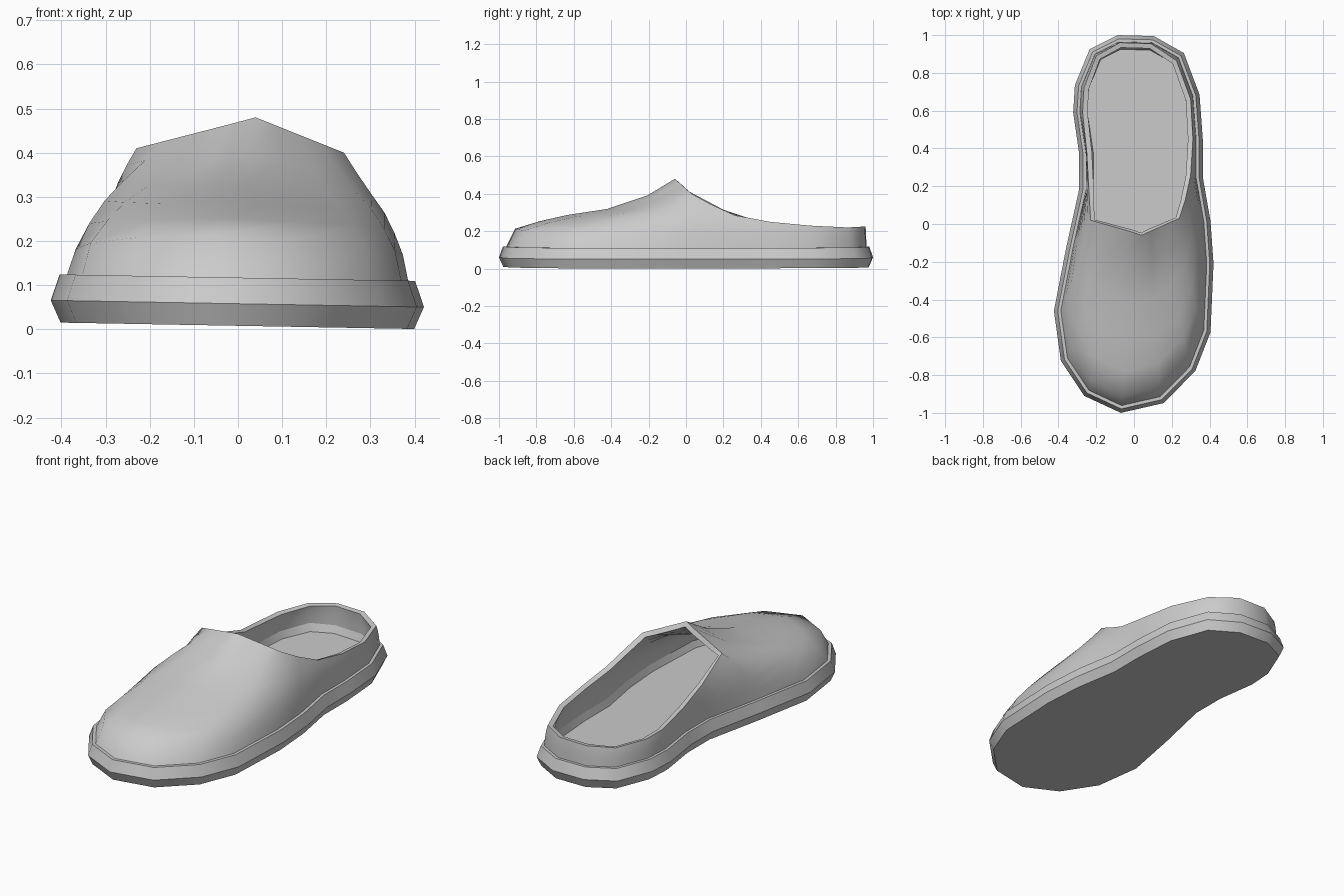
import bpy, bmesh, math
from mathutils import Vector

if "Cube" in bpy.data.objects:
    bpy.data.objects.remove(bpy.data.objects["Cube"], do_unlink=True)

grey = bpy.data.materials.new("soft grey")
grey.use_nodes = True
grey.diffuse_color = (0.6, 0.6, 0.6, 1)
grey.node_tree.nodes["Principled BSDF"].inputs["Base Color"].default_value = (0.6, 0.6, 0.6, 1)

# Sole outline, counter-clockwise from the toe
OUTLINE = [(-.07, -1), (.157, -.948), (.325, -.778), (.405, -.573), (.421, -.21),
           (.405, .015), (.364, .25), (.364, .45), (.347, .685), (.264, .905),
           (.105, .995), (-.087, 1), (-.235, .925), (-.313, .735), (-.322, .59),
           (-.29, .37), (-.29, .185), (-.36, -.13), (-.424, -.46), (-.387, -.725),
           (-.263, -.91)]
# Rim of the foot opening, one point for each outline point
RIM = [(.04, -.06, .48), (.09, -.037, .46), (.14, -.015, .44), (.19, .008, .42),
       (.24, .03, .40), (.272, .13, .345), (.30, .26, .285), (.312, .45, .25),
       (.30, .66, .23), (.225, .865, .22), (.09, .955, .225), (-.075, .96, .225),
       (-.20, .89, .22), (-.265, .72, .22), (-.272, .59, .225), (-.25, .38, .255),
       (-.24, .20, .315), (-.23, .02, .41), (-.16, 0, .428), (-.09, -.02, .446),
       (-.02, -.04, .464)]
# Wall profile from sole to rim, at the sides and over the toe
SIDE = [(0, 0), (.1, .19), (.23, .39), (.38, .57), (.56, .73), (.77, .87), (1, 1)]
TOE = [(0, 0), (.055, .27), (.2, .38), (.36, .47), (.6, .56), (.84, .76), (1, 1)]
# How strongly each front point follows the toe profile
DOME = {0: 1, 1: .95, 2: .75, 3: .45, 4: .3, 18: .15, 19: .55, 20: .9}


def inset(points, distance):
    """Move a closed outline inwards by an even distance."""
    result = []
    for i, p in enumerate(points):
        p = Vector(p)
        a = (p - Vector(points[i - 1])).normalized()
        b = (Vector(points[(i + 1) % len(points)]) - p).normalized()
        t = (a + b).normalized()
        result.append(p + Vector((-t.y, t.x)) * distance / max(t.dot(a), .5))
    return result


def level(points, z):
    """Place an outline at a height, with the sole's slight sideways tilt."""
    return [Vector((p[0], p[1], z - .018 * p[0])) for p in points]


def loft(name, loops, sharp_angle, thickness=0):
    """Skin closed loops; cap the ends, or give an open skin a thickness."""
    bm = bmesh.new()
    rows = [[bm.verts.new(p) for p in loop] for loop in loops]
    n = len(rows[0])
    for low, high in zip(rows, rows[1:]):
        for i in range(n):
            j = (i + 1) % n
            bm.faces.new((low[i], low[j], high[j], high[i]))
    if not thickness:
        bm.faces.new(rows[0][::-1])
        bm.faces.new(rows[-1])
    mesh = bpy.data.meshes.new(name)
    bm.to_mesh(mesh)
    bm.free()
    mesh.materials.append(grey)
    obj = bpy.data.objects.new(name, mesh)
    bpy.context.collection.objects.link(obj)
    bpy.ops.object.select_all(action='DESELECT')
    obj.select_set(True)
    bpy.context.view_layer.objects.active = obj
    if thickness:
        wall = obj.modifiers.new("wall thickness", 'SOLIDIFY')
        wall.thickness = thickness
        wall.offset = -1
        bpy.ops.object.modifier_apply(modifier=wall.name)
    bpy.ops.object.shade_smooth_by_angle(angle=math.radians(sharp_angle))


# Sole with a bulging edge, a narrow ledge and a sunken insole
loft("sole", [level(inset(OUTLINE, .022), .008), level(OUTLINE, .058),
              level(inset(OUTLINE, .02), .117), level(inset(OUTLINE, .06), .117),
              level(inset(OUTLINE, .075), .075)], 40)

# Upper: low walls round the heel, domed over the toe
base = level(inset(OUTLINE, .035), .113)
loops = []
for side, toe in zip(SIDE, TOE):
    loop = []
    for i, (low, high) in enumerate(zip(base, RIM)):
        run, rise = Vector(side).lerp(Vector(toe), DOME.get(i, 0))
        loop.append(Vector((low.x + (high[0] - low.x) * run,
                            low.y + (high[1] - low.y) * run,
                            low.z + (high[2] - low.z) * rise)))
    loops.append(loop)
loft("upper", loops, 60, thickness=.027)
